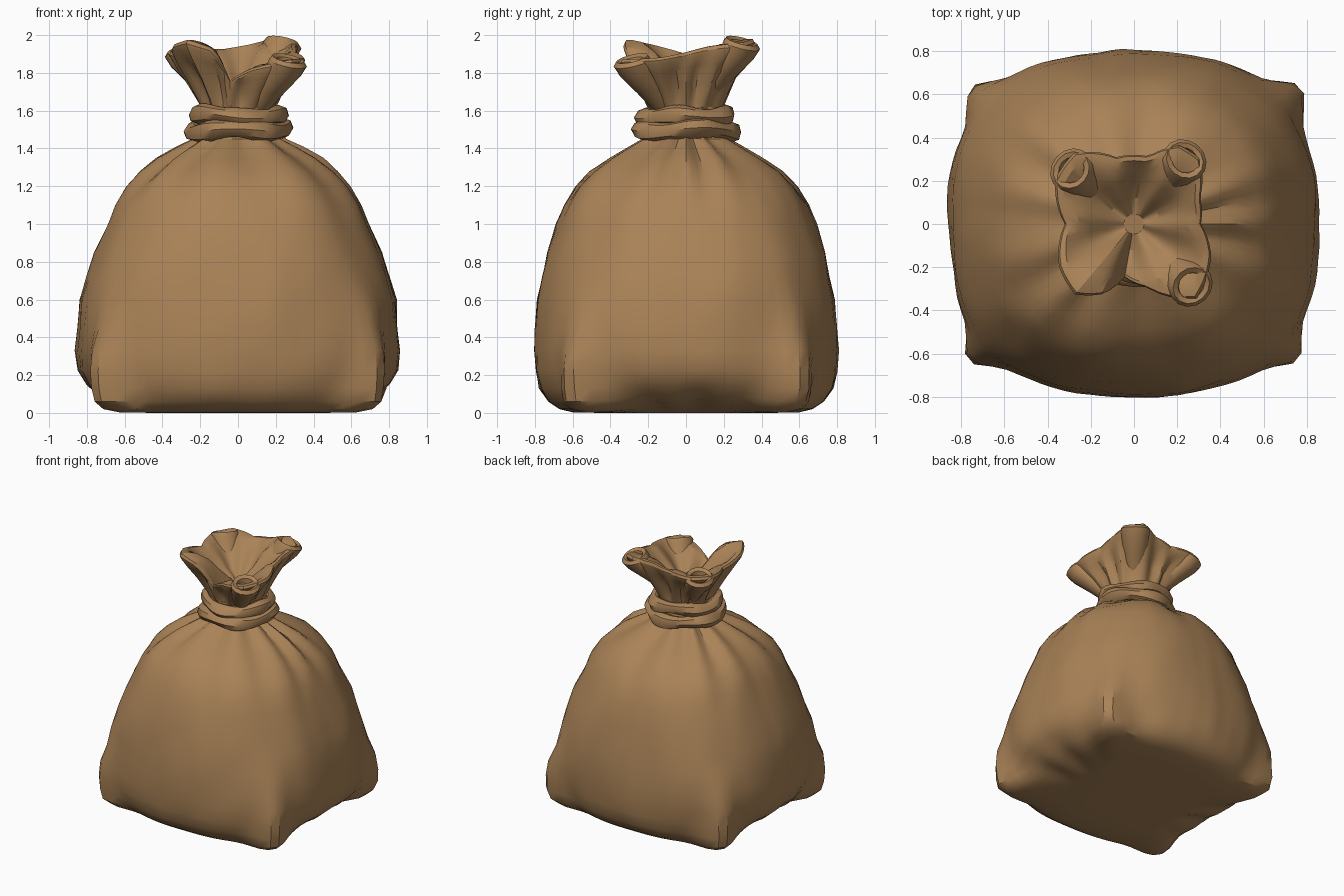
import bpy, bmesh, math
from mathutils import Vector, noise

if "Cube" in bpy.data.objects:
    bpy.data.objects.remove(bpy.data.objects["Cube"])

mat = bpy.data.materials.new("brown sackcloth")
mat.diffuse_color = (0.40, 0.225, 0.095, 1)
mat.use_nodes = True
mat.node_tree.nodes["Principled BSDF"].inputs["Base Color"].default_value = mat.diffuse_color
N = 96


def finish(name, bm, angle=32):
    bmesh.ops.recalc_face_normals(bm, faces=bm.faces)
    me = bpy.data.meshes.new(name)
    bm.to_mesh(me)
    bm.free()
    ob = bpy.data.objects.new(name, me)
    bpy.context.collection.objects.link(ob)
    me.materials.append(mat)
    bpy.ops.object.select_all(action='DESELECT')
    bpy.context.view_layer.objects.active = ob
    ob.select_set(True)
    bpy.ops.object.shade_smooth_by_angle(angle=math.radians(angle))
    return ob


def loft(rings, close=False, cap_first=False, cap_last=False):
    bm = bmesh.new()
    vs = [[bm.verts.new(p) for p in r] for r in rings]
    pairs = list(zip(vs, vs[1:])) + ([(vs[-1], vs[0])] if close else [])
    for a, b in pairs:
        n = len(a)
        for i in range(n):
            j = (i + 1) % n
            bm.faces.new((a[i], a[j], b[j], b[i]))
    if cap_first:
        bm.faces.new(vs[0])
    if cap_last:
        bm.faces.new(vs[-1])
    return bm


def interp(keys, t):
    # linear interpolation of (t, a, b, ...) rows
    for k0, k1 in zip(keys, keys[1:]):
        if t <= k1[0]:
            f = (t - k0[0]) / (k1[0] - k0[0])
            return [u + (v - u) * f for u, v in zip(k0[1:], k1[1:])]
    return keys[-1][1:]


def angle_gap(a, b):
    return abs((a - b + math.pi) % (2 * math.pi) - math.pi)


# Sack body: height, half width, half depth, squareness, corner ear, pleat depth
BODY = [(0.0, .45, .45, 3.0, .05, 0), (0.003, .60, .60, 3.0, .13, 0),
        (.02, .67, .67, 2.9, .165, 0), (.06, .73, .73, 2.7, .17, 0),
        (.13, .80, .775, 2.5, .145, 0),
        (.22, .845, .79, 2.5, .11, 0), (.33, .86, .80, 2.5, .08, 0),
        (.45, .85, .80, 2.5, .04, 0), (.60, .84, .785, 2.5, .01, 0),
        (.72, .80, .76, 2.5, 0, 0), (.85, .755, .735, 2.5, 0, 0),
        (1.0, .695, .69, 2.4, 0, 0), (1.1, .655, .65, 2.4, 0, .004),
        (1.2, .59, .59, 2.3, 0, .012), (1.28, .51, .51, 2.2, 0, .022),
        (1.35, .42, .40, 2.1, 0, .032), (1.41, .31, .295, 2, 0, .034),
        (1.45, .23, .23, 2, 0, .024), (1.50, .21, .21, 2, 0, .01),
        (1.62, .20, .20, 2, 0, .01)]
EARS = [s + q * math.radians(39.5) for s in (0, math.pi) for q in (1, -1)]
rings = []
for z, a, b, p, ear, pleat in BODY:
    ring = []
    width = .115 + .07 * max(0, 1 - z / .2)
    for i in range(N):
        t = 2 * math.pi * i / N
        c, s = math.cos(t), math.sin(t)
        r = (abs(c / a) ** p + abs(s / b) ** p) ** (-1 / p)
        r += ear * sum(math.exp(-(angle_gap(t, e) / width) ** 2) for e in EARS)
        wave = math.cos(11 * t + 1.6 * math.sin(2 * t) + math.sin(3 * t))
        r += pleat * (wave - .2) * (1 + .4 * math.sin(5 * t + 1))
        if .1 < z < 1.3:
            r += .016 * noise.noise(Vector((c * 2.4, s * 2.4, z * 3.2)))
            r += .009 * noise.noise(Vector((c * 6, s * 6, z * 6 + 9)))
        # the hem lifts and ripples between the corners on the two sides
        side = max(0, abs(c) - .82) / .18
        lift = (.045 + .012 * math.sin(16 * t)) * side * max(0, 1 - z / .25)
        ring.append((r * c, r * s, z + (lift if z > 0 else 0)))
    rings.append(ring)
finish("sack_body", loft(rings, cap_first=True, cap_last=True), 32)

# Ruffled mouth: rim radius and rim height by angle
RIM = [(-180, .32, 1.90), (-150, .40, 1.95), (-130, .425, 1.975), (-113, .35, 1.93),
       (-100, .25, 1.76), (-78, .30, 1.82), (-50, .45, 1.87), (-22, .385, 1.88),
       (0, .31, 1.91), (22, .33, 1.94), (45, .43, 1.96), (60, .42, 1.98),
       (78, .32, 1.95), (105, .32, 1.925), (130, .43, 1.93), (150, .42, 1.92),
       (180, .32, 1.90)]
M = 72
rim = []
for i in range(M):
    d = -180 + 360 * i / M
    rim.append((math.radians(d), *interp(RIM, d)))
# outward fraction from the neck, height fraction; negative goes inside the mouth
STEPS = [(0, 0), (.12, .2), (.38, .48), (.74, .74), (.97, .90), (1.0, .95),
         (.95, 1.0), (.80, 1.0), (.50, .92), (.12, .78), (-.35, .60), (-.75, .46)]
rings = []
for k, (f, h) in enumerate(STEPS):
    ring = []
    for t, rr, zz in rim:
        neck = .185
        r = neck + (rr - neck) * f if f > 0 else neck * (1 + f)
        fold = math.cos(11 * t + math.sin(3 * t))
        if 0 < k < 4:
            r += (.016, .024, .014)[k - 1] * fold
        z = 1.58 + (zz - 1.58) * h
        if f < 0:
            z += (1.72 - z) * min(1, -f)
        if 7 < k < 11:
            z += .022 * math.cos(6 * t + .6)
        ring.append((r * math.cos(t), r * math.sin(t), z))
    rings.append(ring)
finish("ruffled_mouth", loft(rings, cap_last=True), 28)


def cord(name, radius_x, radius_y, minor, height, tilt_x, tilt_y, phase):
    # lumpy ring of twisted cloth
    rings = []
    for i in range(40):
        t = 2 * math.pi * i / 40
        m = minor * (1 + .14 * math.sin(5 * t + phase))
        ring = []
        for j in range(8):
            q = 2 * math.pi * j / 8
            rad = m * math.cos(q) * (1 + .12 * math.sin(3 * t + 2 * q))
            x = (radius_x + rad) * math.cos(t)
            y = (radius_y + rad) * math.sin(t)
            z = height + m * math.sin(q) * .95 + tilt_x * x + tilt_y * y
            z += .010 * math.sin(3 * t + phase)
            ring.append((x, y, z))
        rings.append(ring)
    finish(name, loft(rings, close=True), 40)


# Tie wound twice round the neck
cord("lower_tie", .235, .24, .052, 1.495, .02, .0, .5)
cord("upper_tie", .215, .215, .050, 1.575, -.03, .02, 2.4)

# Rolled curls at three corners of the mouth, each tapering down into the neck:
# outward fraction from the neck, tube radius, height below the curl's lip
CURL = [(.0, .05, -.26), (.45, .07, -.15), (.85, .087, -.06), (1, .092, -.01),
        (1, .078, .012), (1, .056, 0), (.95, .045, -.04), (.9, .03, -.09)]
for name, x, y, z in (("curl_back_right", .235, .295, 1.958),
                      ("curl_back_left", -.29, .25, 1.915),
                      ("curl_front_right", .265, -.285, 1.865)):
    out = Vector((x, y, 0)).normalized()
    side = Vector((-out.y, out.x, 0))
    rings = []
    for f, r, h in CURL:
        centre = out * .15 + (Vector((x, y, 0)) - out * .15) * f
        ring = []
        for i in range(14):
            t = 2 * math.pi * i / 14
            u, v = r * math.cos(t), r * math.sin(t) * 1.15
            # the lip leans down and outward
            ring.append(centre + out * u + side * v + Vector((0, 0, z + h - .35 * u)))
        rings.append(ring)
    finish(name, loft(rings, cap_first=True, cap_last=True), 40)
